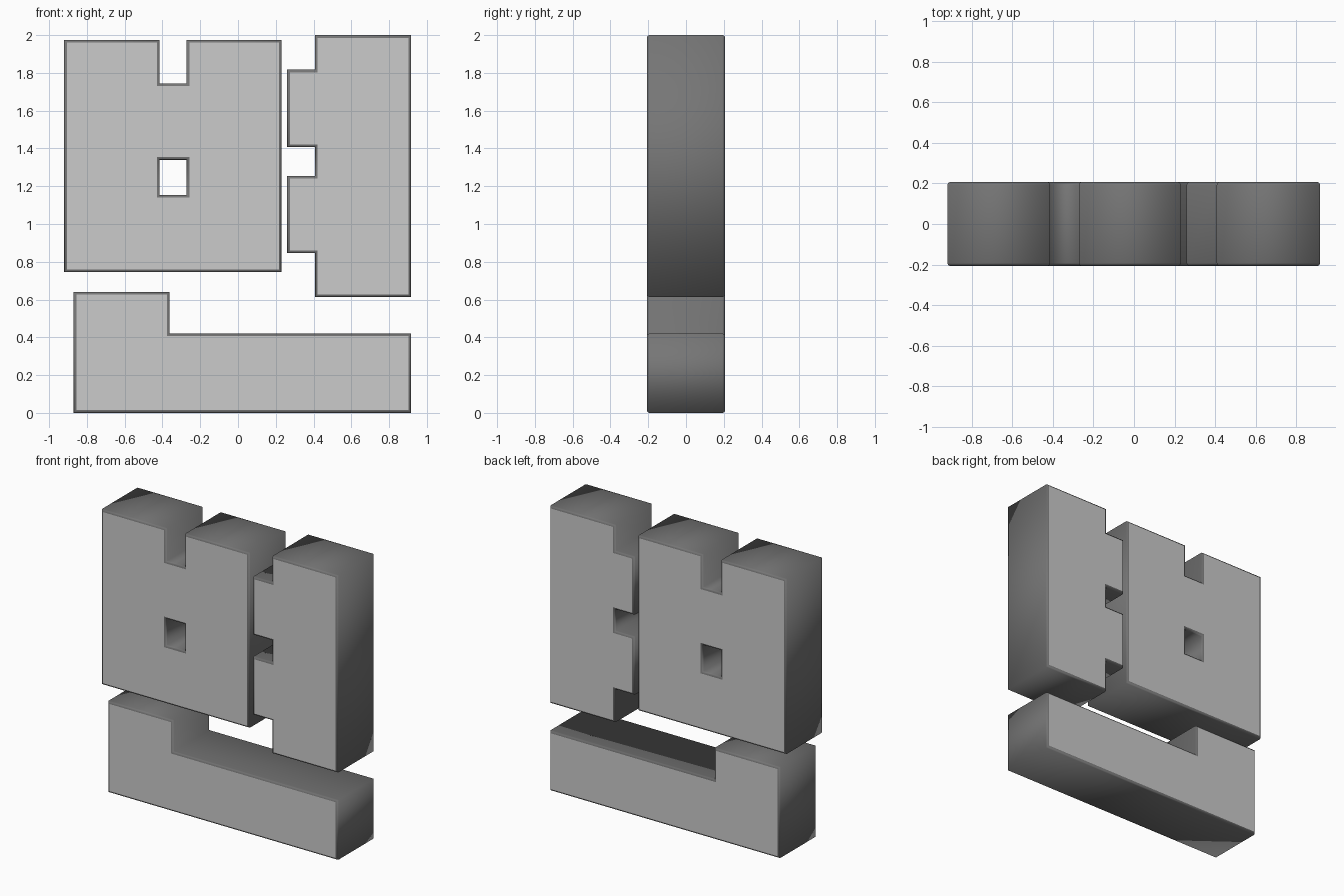
import bpy
import math

if "Cube" in bpy.data.objects:
    bpy.data.objects.remove(bpy.data.objects["Cube"])

DEPTH = 0.207   # half thickness
BEVEL = 0.014   # rounded rim


def material(name, value):
    mat = bpy.data.materials.new(name)
    mat.diffuse_color = (value, value, value, 1)
    mat.use_nodes = True
    mat.node_tree.nodes["Principled BSDF"].inputs["Base Color"].default_value = mat.diffuse_color
    return mat


face_grey = material("light grey face", 0.60)
side_grey = material("dark grey side", 0.18)


def slab(name, *outlines):
    """Extrude x-z outlines (outer loop, then holes) with a rounded rim."""
    curve = bpy.data.curves.new(name, 'CURVE')
    curve.dimensions = '2D'
    curve.fill_mode = 'BOTH'
    curve.extrude = DEPTH - BEVEL
    curve.bevel_depth = BEVEL
    curve.bevel_resolution = 2
    curve.offset = -BEVEL
    for pts in outlines:
        spline = curve.splines.new('POLY')
        spline.points.add(len(pts) - 1)
        for p, (x, z) in zip(spline.points, pts):
            p.co = (x, z, 0, 1)
        spline.use_cyclic_u = True
    obj = bpy.data.objects.new(name, curve)
    bpy.context.collection.objects.link(obj)
    obj.rotation_euler.x = math.pi / 2
    bpy.ops.object.select_all(action='DESELECT')
    obj.select_set(True)
    bpy.context.view_layer.objects.active = obj
    bpy.ops.object.convert(target='MESH')
    bpy.ops.object.transform_apply(location=False, rotation=True, scale=False)
    obj = bpy.context.object
    mesh = obj.data
    mesh.materials.clear()
    mesh.materials.append(face_grey)
    mesh.materials.append(side_grey)
    # light flat caps, dark smooth rim
    for poly in mesh.polygons:
        cap = abs(poly.normal.y) > 0.99
        poly.material_index = 0 if cap else 1
        poly.use_smooth = not cap
    return obj


# Large block with a top notch and a square through-hole
slab("notched_block",
     [(-0.92, 0.745), (0.23, 0.745), (0.23, 1.975), (-0.272, 1.975),
      (-0.272, 1.745), (-0.415, 1.745), (-0.415, 1.975), (-0.92, 1.975)],
     [(-0.415, 1.153), (-0.415, 1.34), (-0.272, 1.34), (-0.272, 1.153)])

# Tall column with two tabs on its left side
slab("tabbed_column",
     [(0.408, 0.614), (0.917, 0.614), (0.917, 2.0), (0.408, 2.0),
      (0.408, 1.817), (0.26, 1.817), (0.26, 1.408), (0.408, 1.408),
      (0.408, 1.255), (0.26, 1.255), (0.26, 0.846), (0.408, 0.846)])

# Low base with a raised step on the left
slab("stepped_base",
     [(-0.87, 0.0), (0.917, 0.0), (0.917, 0.42), (-0.363, 0.42),
      (-0.363, 0.64), (-0.87, 0.64)])
